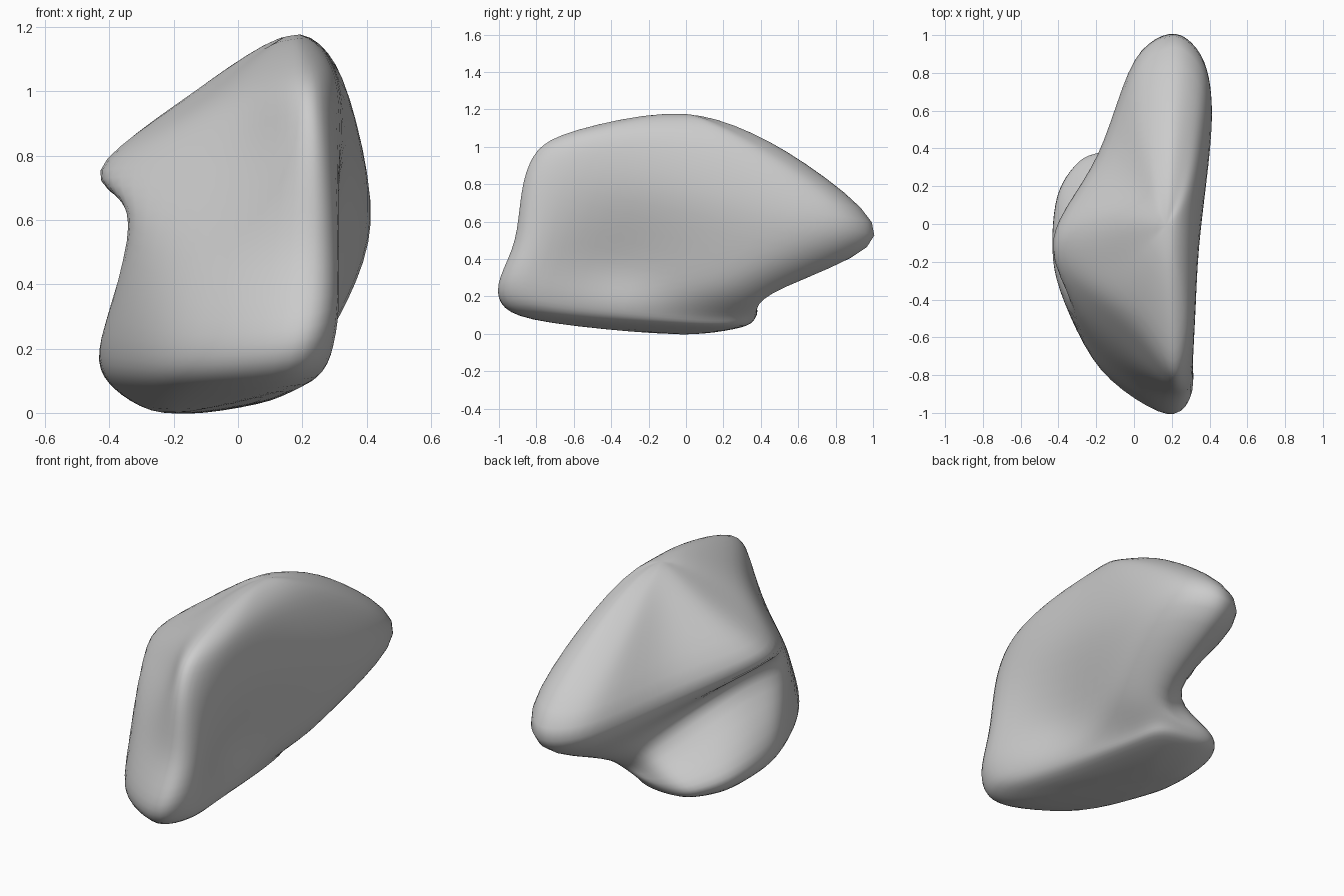
import bpy, bmesh
from mathutils import Vector

cube = bpy.data.objects.get("Cube")
if cube:
    bpy.data.objects.remove(cube)

# Guide rails run upward: foot edge, waist, upper edge, shoulder
rails = {
    "front_ridge": [(.18, -1.02, .22), (.21, -.92, .5), (.21, -.86, .87), (.2, -.69, 1.06)],
    "front_right": [(.31, -.86, .25), (.32, -.78, .5), (.31, -.72, .85), (.29, -.5, 1.07)],
    "right_hollow": [(.23, -.42, .16), (.21, -.34, .36), (.34, -.15, .75), (.31, -.08, 1.07)],
    "right_bulge": [(.16, .1, .1), (.3, .2, .27), (.42, .54, .6), (.33, .25, 1.03)],
    "tip_right": [(.1, .33, .1), (.24, .43, .23), (.38, .89, .56), (.31, .46, .97)],
    "tip": [(-.09, .38, .1), (.12, .43, .21), (.22, 1.05, .52), (.2, .54, .98)],
    "tip_left": [(-.26, .36, .13), (0, .38, .31), (0, .91, .55), (.06, .45, .97)],
    "back_hollow": [(-.39, .18, .18), (-.12, .07, .44), (-.2, .38, .62), (0, .2, 1.02)],
    "left_knob": [(-.43, -.08, .22), (-.25, -.2, .56), (-.44, -.03, .74), (-.14, 0, 1)],
    "left_front": [(-.4, -.34, .24), (-.34, -.42, .59), (-.37, -.28, .76), (-.13, -.26, .96)],
    "front_face": [(-.18, -.78, .2), (-.12, -.72, .5), (0, -.65, .8), (.03, -.47, 1.02)],
}
bottom, top = Vector((-.2, -.05, -.005)), Vector((.17, -.01, 1.185))
STEPS = 6


def blend(a, b, c, d, t):
    """Smooth curve from b to c, steered by a and d."""
    m, n = (c - a) * .45, (d - b) * .45
    u = 1 - t
    return (b * (1 + 2 * t) * u * u + m * t * u * u
            + c * t * t * (3 - 2 * t) - n * t * t * u)


def full_rail(points):
    """Add the rounded underside and both poles to a rail."""
    points = [Vector(p) for p in points]
    under = bottom.lerp(points[0], .82)
    under.z = points[0].z * .35
    return [bottom, under] + points + [top]


# Smooth each rail upward, steering the poles by the opposite rail
cage = [full_rail(p) for p in rails.values()]
count = len(cage)
columns = []
for i, rail in enumerate(cage):
    opposite = cage[(i + count // 2) % count]
    pts = [opposite[1]] + rail + [opposite[-2]]
    columns.append([blend(*pts[k:k + 4], s / STEPS)
                    for k in range(len(rail) - 1) for s in range(STEPS)])

# Smooth rings around the rails
bm = bmesh.new()
rings = []
for level in range(1, len(columns[0])):
    ring = []
    for i in range(count):
        near = [columns[(i + k) % count][level] for k in (-1, 0, 1, 2)]
        ring += [bm.verts.new(blend(*near, s / STEPS)) for s in range(STEPS)]
    rings.append(ring)

# Skin the rings and close both poles
size = len(rings[0])
low, high = bm.verts.new(bottom), bm.verts.new(top)
for j in range(size):
    k = (j + 1) % size
    for a, b in zip(rings, rings[1:]):
        bm.faces.new((a[j], a[k], b[k], b[j]))
    bm.faces.new((low, rings[0][k], rings[0][j]))
    bm.faces.new((high, rings[-1][j], rings[-1][k]))

# Soften the skin
for _ in range(5):
    bmesh.ops.smooth_vert(bm, verts=bm.verts, factor=.5,
                          use_axis_x=True, use_axis_y=True, use_axis_z=True)
bmesh.ops.recalc_face_normals(bm, faces=bm.faces)
for f in bm.faces:
    f.smooth = True

mesh = bpy.data.meshes.new("stone_body")
bm.to_mesh(mesh)
bm.free()
body = bpy.data.objects.new("stone_body", mesh)
bpy.context.collection.objects.link(body)

# Plain grey surface
grey = bpy.data.materials.new("light_grey")
grey.use_nodes = True
colour = (.6, .6, .6, 1)
grey.diffuse_color = colour
grey.node_tree.nodes["Principled BSDF"].inputs["Base Color"].default_value = colour
mesh.materials.append(grey)
